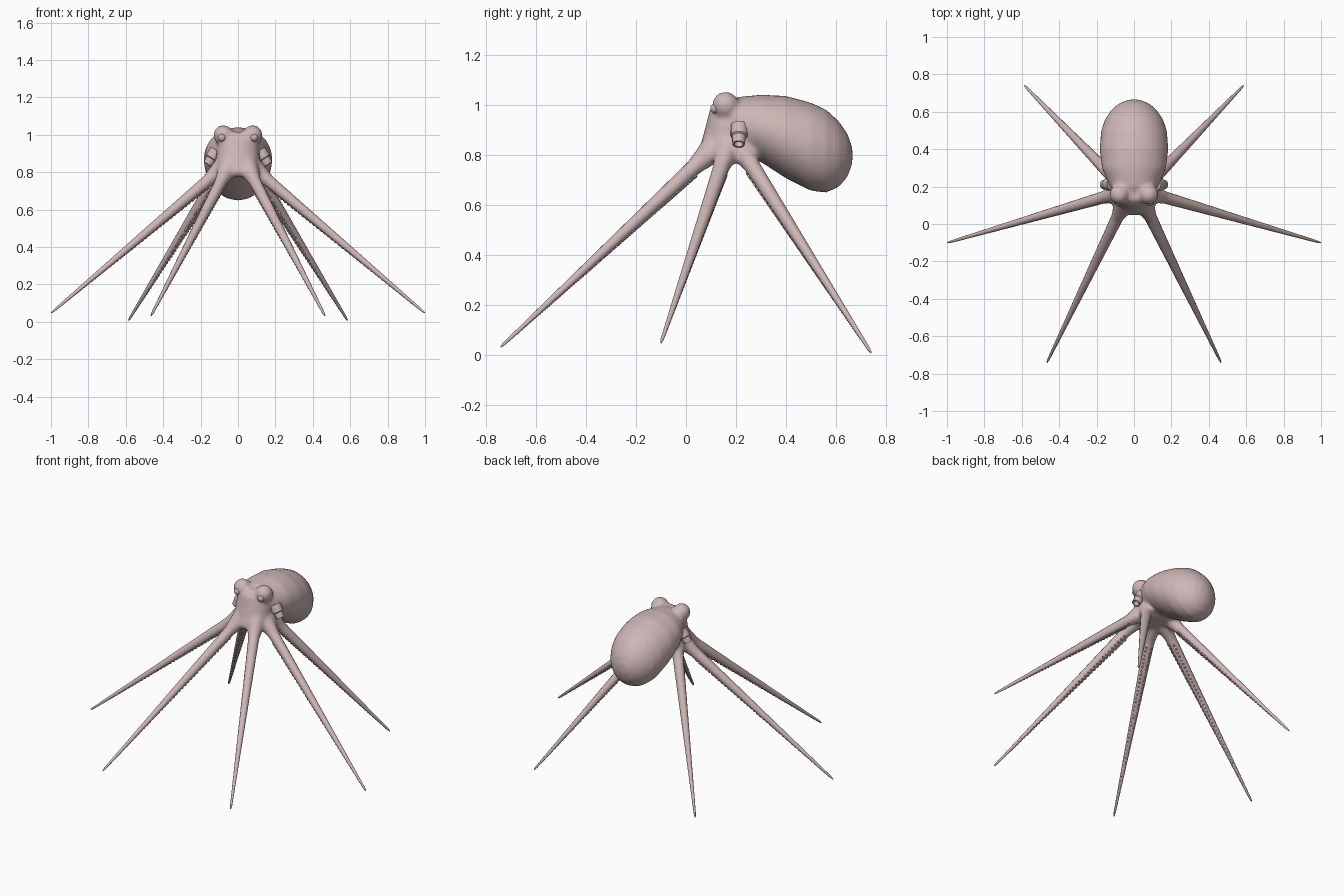
import bpy, bmesh, math
from mathutils import Vector, Matrix

cube = bpy.data.objects.get("Cube")
if cube:
    bpy.data.objects.remove(cube)


def material(name, rgb):
    m = bpy.data.materials.new(name)
    m.use_nodes = True
    m.diffuse_color = (*rgb, 1)
    m.node_tree.nodes["Principled BSDF"].inputs["Base Color"].default_value = (*rgb, 1)
    return m


skin = material("pale pink skin", (0.62, 0.47, 0.47))


def finish(bm, name, angle=50):
    bmesh.ops.recalc_face_normals(bm, faces=bm.faces)
    mesh = bpy.data.meshes.new(name)
    bm.to_mesh(mesh)
    bm.free()
    mesh.materials.append(skin)
    ob = bpy.data.objects.new(name, mesh)
    bpy.context.collection.objects.link(ob)
    bpy.ops.object.select_all(action="DESELECT")
    ob.select_set(True)
    bpy.context.view_layer.objects.active = ob
    bpy.ops.object.shade_smooth_by_angle(angle=math.radians(angle))
    return ob


def loft(bm, rings, cap=True):
    """Skin a list of equally long point rings."""
    rows = [[bm.verts.new(p) for p in ring] for ring in rings]
    n = len(rows[0])
    for a, b in zip(rows, rows[1:]):
        for i in range(n):
            j = (i + 1) % n
            bm.faces.new((a[i], a[j], b[j], b[i]))
    if cap:
        bm.faces.new(rows[0])
        bm.faces.new(rows[-1])


def ellipse(centre, u, v, n=32):
    c, u, v = Vector(centre), Vector(u), Vector(v)
    steps = [2 * math.pi * i / n for i in range(n)]
    return [c + u * math.cos(t) + v * math.sin(t) for t in steps]


def frame(direction):
    """Sideways and underside directions of a limb."""
    side = direction.cross(Vector((0, 0, 1))).normalized()
    under = side.cross(direction).normalized()
    return side, under if under.z < 0 else -under


def tube(bm, stations, direction, n=12, cap=True):
    side, under = frame(direction)
    loft(bm, [ellipse(p, side * r, under * r, n) for p, r in stations], cap)


def ball(bm, centre, r):
    bmesh.ops.create_uvsphere(bm, u_segments=20, v_segments=12, radius=r,
                              matrix=Matrix.Translation(centre))


# Arm roots and tips on the left side, mirrored for the right
arms = {
    "front": (Vector((0.07, 0.075, 0.79)), Vector((0.465, -0.74, 0.032))),
    "middle": (Vector((0.12, 0.155, 0.79)), Vector((0.998, -0.10, 0.048))),
    "back": (Vector((0.10, 0.235, 0.80)), Vector((0.585, 0.74, 0.008))),
}


def mirrored(p, s):
    return Vector((p.x * s, p.y, p.z))


# Body: mantle, head, brows and arm roots, fused into one skin
bm = bmesh.new()
mantle = [  # y, bottom, top, half width
    (0.14, 0.85, 1.00, 0.08), (0.20, 0.81, 1.03, 0.13), (0.30, 0.77, 1.04, 0.172),
    (0.40, 0.705, 1.035, 0.184), (0.50, 0.655, 1.008, 0.176), (0.56, 0.648, 0.98, 0.155),
    (0.61, 0.67, 0.935, 0.122), (0.645, 0.71, 0.885, 0.08), (0.665, 0.765, 0.83, 0.03)]
loft(bm, [ellipse((0, y, (lo + hi) / 2), (w, 0, 0), (0, 0, (hi - lo) / 2))
          for y, lo, hi, w in mantle])
head = [  # z, depth radius, half width
    (0.775, 0.10, 0.10), (0.80, 0.122, 0.128), (0.85, 0.104, 0.118),
    (0.92, 0.085, 0.112), (0.98, 0.07, 0.10), (1.015, 0.04, 0.06)]
loft(bm, [ellipse((0, 0.165, z), (w, 0, 0), (0, d, 0)) for z, d, w in head])
for s in (1, -1):
    ball(bm, (0.078 * s, 0.158, 0.998), 0.054)
    for root, tip in arms.values():
        a, b = mirrored(root, s), mirrored(tip, s)
        d = (b - a).normalized()
        tube(bm, [(a - d * 0.06, 0.06), (a, 0.046), (a + d * 0.05, 0.036),
                  (a + d * 0.10, 0.031)], d, 16)
body = finish(bm, "body")
fuse = body.modifiers.new("fuse", "REMESH")
fuse.mode = "VOXEL"
fuse.voxel_size = 0.011
fuse.use_smooth_shade = True
relax = body.modifiers.new("relax", "SMOOTH")
relax.factor = 0.5
relax.iterations = 7

# Arms with two rows of cupped suckers underneath
for label, (root, tip) in arms.items():
    for s, hand in ((1, "left"), (-1, "right")):
        a, b = mirrored(root, s), mirrored(tip, s)
        d = (b - a).normalized()
        side, under = frame(d)

        def radius(t):
            return 0.034 - 0.028 * t

        bm = bmesh.new()
        tube(bm, [(a.lerp(b, t), radius(t)) for t in (0, 0.25, 0.5, 0.75, 0.98)]
             + [(b, 0.003)], d)
        finish(bm, f"{hand}_{label}_arm")

        bm = bmesh.new()
        count = 40
        for i in range(count):
            t = 0.08 + 0.86 * i / count
            r = radius(t)
            for row in (-1, 1):
                out = (under + side * row * 0.55).normalized()
                across = d.cross(out)
                c = a.lerp(b, t + row * 0.005) + out * r * 0.9
                q = r * 0.34
                cup = ((0, 0.8), (0.6, 1), (0.75, 0.65), (0.3, 0.4))
                loft(bm, [ellipse(c + out * q * h, d * q * w, across * q * w, 8)
                          for h, w in cup])
        finish(bm, f"{hand}_{label}_suckers")

# Eyes and hollow siphons on both sides of the head
for s, hand in ((1, "left"), (-1, "right")):
    bm = bmesh.new()
    ball(bm, (0.086 * s, 0.118, 0.985), 0.021)
    finish(bm, f"{hand}_eye")

    bm = bmesh.new()
    top, end = Vector((0.115 * s, 0.215, 0.915)), Vector((0.162 * s, 0.21, 0.842))
    d = (end - top).normalized()
    tube(bm, [(top, 0.036), (top.lerp(end, 0.55), 0.034), (top.lerp(end, 0.6), 0.028),
              (end, 0.025), (end, 0.018), (top.lerp(end, 0.5), 0.015)], d, 16)
    finish(bm, f"{hand}_siphon", 35)
